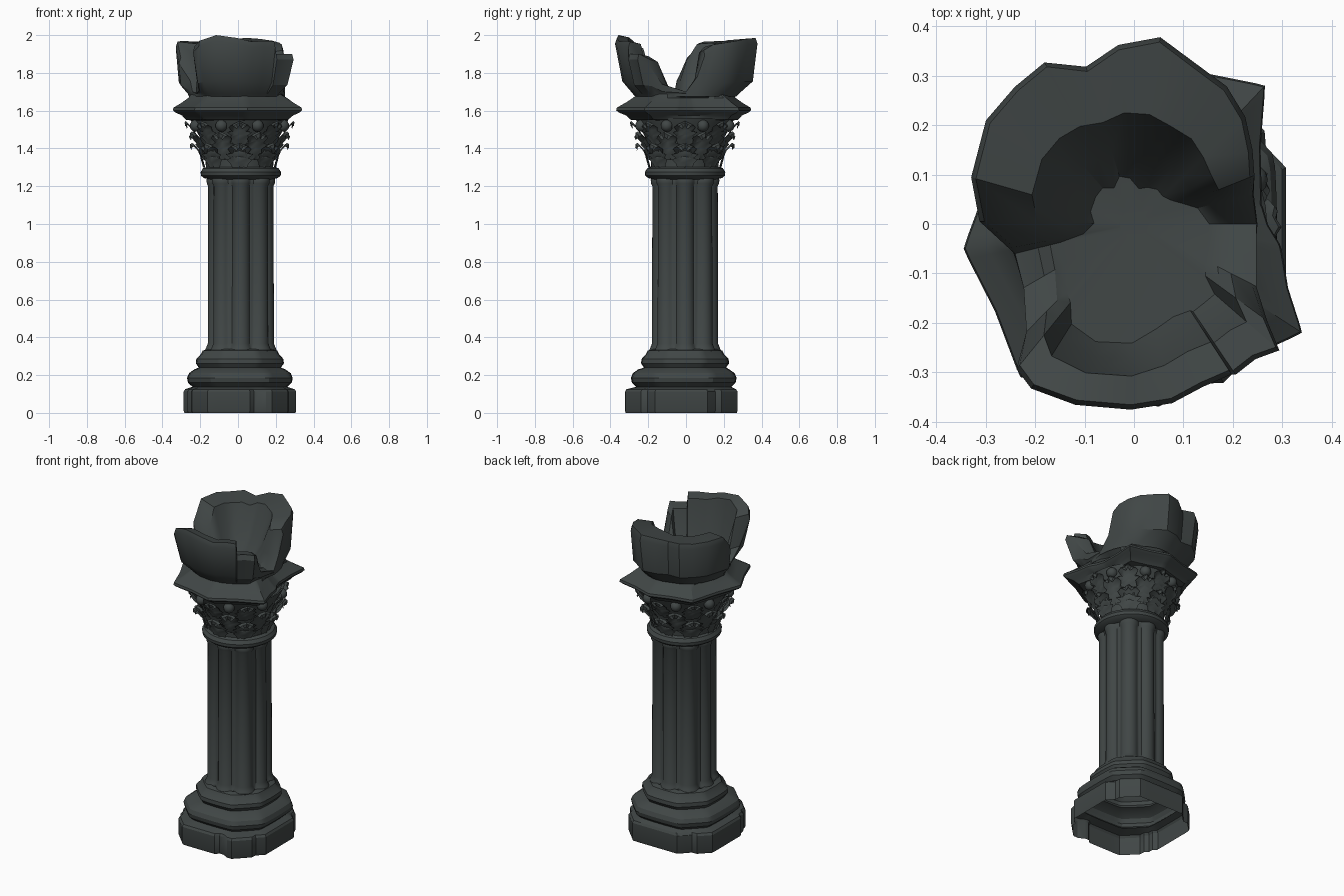
import bpy, bmesh, math
from mathutils import Vector

if "Cube" in bpy.data.objects:
    bpy.data.objects.remove(bpy.data.objects["Cube"])

stone = bpy.data.materials.new("dark_stone")
stone.diffuse_color = (0.052, 0.062, 0.061, 1)
stone.use_nodes = True
stone.node_tree.nodes["Principled BSDF"].inputs["Base Color"].default_value = stone.diffuse_color


def finish(name, bm, angle=35, recalc=True):
    if recalc:
        bmesh.ops.recalc_face_normals(bm, faces=bm.faces)
    me = bpy.data.meshes.new(name)
    bm.to_mesh(me)
    bm.free()
    me.materials.append(stone)
    ob = bpy.data.objects.new(name, me)
    bpy.context.collection.objects.link(ob)
    bpy.ops.object.select_all(action='DESELECT')
    ob.select_set(True)
    bpy.context.view_layer.objects.active = ob
    bpy.ops.object.shade_smooth_by_angle(angle=math.radians(angle))
    return ob


def skin(name, rings, angle=35, cap_end=False):
    """Join closed rings of points, listed bottom to top, into an outer skin."""
    bm = bmesh.new()
    vs = [[bm.verts.new(p) for p in ring] for ring in rings]
    n = len(vs[0])
    for a, b in zip(vs, vs[1:]):
        for i in range(n):
            j = (i + 1) % n
            bm.faces.new((a[i], a[j], b[j], b[i]))
    if cap_end:
        bm.faces.new(vs[-1])
    return finish(name, bm, angle, False)


def circle(cx, cy, r, z, n=40):
    return [(cx + r * math.cos(2 * math.pi * i / n),
             cy + r * math.sin(2 * math.pi * i / n), z) for i in range(n)]


def octagon(cy, r, z, k, soft=0.0, notches=(), n=72):
    """Octagon with wide or narrow diagonal sides, softened towards a circle."""
    pts = []
    for i in range(n):
        deg = 360 * i / n
        a = math.radians(deg)
        off = math.radians((deg + 45) % 90 - 45)
        dia = math.radians(deg % 90 - 45)
        q = min(r / math.cos(off), r * (1 + k) / math.sqrt(2) / math.cos(dia))
        q = q * (1 - soft) + r * 1.04 * soft
        if any(lo <= deg <= hi for lo, hi in notches):
            q -= 0.022
        pts.append((0.01 + q * math.cos(a), cy + q * math.sin(a), z))
    return pts


# Hollow base: chipped plinth and two octagonal mouldings in one skin
chips = ((30, 35), (120, 130), (205, 215), (285, 290), (325, 330))
rings = [octagon(-0.025, r, z, 0.57, 0, chips)
         for r, z in ((0.294, 0.0), (0.298, 0.012), (0.298, 0.112), (0.29, 0.125))]
rings += [octagon(-0.012, r, z, 0.55, 0.15) for r, z in
          ((0.25, 0.138), (0.273, 0.16), (0.278, 0.185), (0.268, 0.21), (0.24, 0.23))]
rings += [octagon(-0.005, r, z, 0.45, 0.3) for r, z in
          ((0.215, 0.24), (0.23, 0.262), (0.228, 0.285), (0.205, 0.31), (0.195, 0.33), (0.165, 0.338))]
skin("base", rings, 30)

# Shaft of clustered half-round columns
CX, CY = 0.015, -0.005


def cluster(z, big, small, n=144):
    pts = []
    for i in range(n):
        a = 2 * math.pi * i / n
        q = 0.13
        for j in range(16):
            d = 0.134 if j % 2 else (0.125 if j % 4 == 0 else 0.135)
            rad = small if j % 2 else big
            da = a - math.radians(22.5 * j)
            disc = rad * rad - (d * math.sin(da)) ** 2
            if disc > 0 and math.cos(da) > 0:
                q = max(q, d * math.cos(da) + math.sqrt(disc))
        pts.append((CX + q * math.cos(a), CY + q * math.sin(a), z))
    return pts


skin("clustered_shaft", [cluster(*p) for p in (
    (0.315, 0.06, 0.026), (0.333, 0.064, 0.027), (0.347, 0.058, 0.024), (0.367, 0.050, 0.02),
    (0.8, 0.049, 0.02), (1.20, 0.048, 0.02), (1.215, 0.055, 0.024), (1.235, 0.057, 0.025),
    (1.248, 0.05, 0.02))])

# Neck ring and bell of the capital
skin("neck_ring", [circle(CX, CY, r, z) for r, z in
                   ((0.165, 1.236), (0.195, 1.243), (0.211, 1.256), (0.213, 1.275),
                    (0.20, 1.295), (0.178, 1.303))])
skin("capital_bell", [circle(0.008, -0.006, r, z) for r, z in
                      ((0.178, 1.30), (0.183, 1.38), (0.21, 1.46), (0.25, 1.53), (0.262, 1.56))])

# Curling lobed leaves: (outward, height share, width share)
LEAF = ((0.005, 0, 0.6), (0.012, 0.2, 0.75), (0.02, 0.38, 1.05), (0.02, 0.44, 0.7),
        (0.032, 0.62, 1.1), (0.034, 0.68, 0.7), (0.056, 0.88, 0.95),
        (0.075, 1.0, 0.7), (0.092, 0.94, 0.55), (0.095, 0.8, 0.25))


def leaf_tier(name, r0, z0, height, half, lean, phase, reach=0.7):
    bm = bmesh.new()
    for i in range(8):
        a = math.radians(45 * i + phase)
        out, side = Vector((math.cos(a), math.sin(a), 0)), Vector((-math.sin(a), math.cos(a), 0))
        rows = []
        for d, h, w in LEAF:
            row = []
            for s in (-1, -0.55, 0, 0.55, 1):
                rr = r0 + reach * d + lean * h + (0.012, 0.0, 0.004)[round(abs(s) * 2)]
                p = Vector((0.008, -0.006, z0 + height * h - 0.02 * abs(s) * h)) + out * rr + side * half * w * s
                row.append(bm.verts.new(p))
            rows.append(row)
        for p, q in zip(rows, rows[1:]):
            for j in range(4):
                bm.faces.new((p[j], p[j + 1], q[j + 1], q[j]))
    finish(name, bm, 40, False)


leaf_tier("lower_leaves", 0.178, 1.30, 0.13, 0.066, 0.008, 0)
leaf_tier("middle_leaves", 0.184, 1.34, 0.15, 0.062, 0.025, 22.5)
leaf_tier("upper_leaves", 0.2, 1.42, 0.125, 0.06, 0.035, 0, 0.5)

# Scroll knobs below the slab, outer halves only
bm = bmesh.new()
for i in range(8):
    a = math.radians(45 * i + 22.5)
    ret = bmesh.ops.create_uvsphere(bm, u_segments=12, v_segments=8, radius=0.032)
    bmesh.ops.translate(bm, verts=ret["verts"],
                        vec=(0.008 + 0.25 * math.cos(a), -0.006 + 0.25 * math.sin(a), 1.52))
bmesh.ops.delete(bm, geom=[v for v in bm.verts if math.hypot(v.co.x - 0.008, v.co.y + 0.006) < 0.24],
                 context='VERTS')
finish("scroll_knobs", bm, 40, False)

# Irregular slab with pointed corners
corners = ((0.34, -0.22), (0.297, -0.045), (0.258, 0.04), (0.265, 0.28), (0.02, 0.345),
           (-0.24, 0.275), (-0.345, -0.05), (-0.23, -0.31), (0.05, -0.37))
outline = []
for i, c in enumerate(corners):
    p, q = Vector(c), Vector(corners[(i + 1) % len(corners)])
    for t in (0, 0.08, 0.5, 0.92):
        outline.append(p.lerp(q, t) * (0.98 if t == 0.5 else 1))


def slab_ring(s, z, even=0.0):
    pts = []
    for v in outline:
        w = (v * s).lerp(v.normalized() * 0.25, even)
        pts.append((w.x, w.y, z))
    return pts


skin("capital_slab", [slab_ring(*p) for p in (
    (0.8, 1.548, 1), (0.82, 1.552, 0.2), (0.86, 1.575), (0.96, 1.59), (1, 1.602),
    (0.99, 1.616), (0.86, 1.643), (0.76, 1.668), (0.72, 1.69, 0.8))], 30)

# Broken block: angle, outer rim radius, rim height, wall thickness
RIM = ((-27, .28, 1.74, .06), (-36, .335, 1.87, .08), (-41, .392, 1.90, .09),
       (-48, .37, 1.90, .08), (-56, .37, 1.90, .08),
       (-57, .365, 1.965, .08), (-67, .36, 1.97, .08), (-78, .373, 1.965, .08),
       (-91, .378, 1.985, .07), (-108, .387, 2.0, .07), (-122, .395, 1.97, .08),
       (-129, .38, 1.94, .09), (-135, .31, 1.76, .06), (-150, .26, 1.70, .05),
       (-166, .25, 1.70, .05), (-169, .26, 1.76, .08), (-181, .315, 1.88, .12),
       (-196, .345, 1.965, .13), (-215, .368, 1.97, .14), (-229, .37, 1.965, .14),
       (-241, .376, 1.97, .15), (-253, .335, 1.96, .12), (-265, .366, 1.98, .14),
       (-278, .384, 1.985, .16), (-290, .352, 1.98, .14), (-304, .338, 1.97, .13),
       (-316, .315, 1.96, .12), (-328, .285, 1.95, .10), (-338, .265, 1.92, .08),
       (-346, .25, 1.78, .06), (-360, .25, 1.70, .05))


def rim_ring(fn):
    pts = []
    for deg, r, z, t in reversed(RIM):
        a = math.radians(deg)
        q, h = fn(r, z, t)
        pts.append((q * math.cos(a), q * math.sin(a), h))
    return pts


def base(r, share):
    return 0.25 + share * (r - 0.25)


skin("broken_block", [rim_ring(f) for f in (
    lambda r, z, t: (base(r, 0.15), 1.675),
    lambda r, z, t: (base(r, 0.25), 1.69),
    lambda r, z, t: (base(r, 0.8 if t > 0.1 else 0.68), 1.69 + 0.22 * (z - 1.69)),
    lambda r, z, t: (r - 0.002, z - 0.03 * (z > 1.8)),
    lambda r, z, t: (r - 0.012, z),
    lambda r, z, t: (r - t, z - 0.012),
    lambda r, z, t: (r - 1.5 * t, 1.70 + 0.3 * max(0, z - 1.70)),
    lambda r, z, t: (r - 1.95 * t, 1.695),
    lambda r, z, t: (0.03, 1.69))], 32, True)
